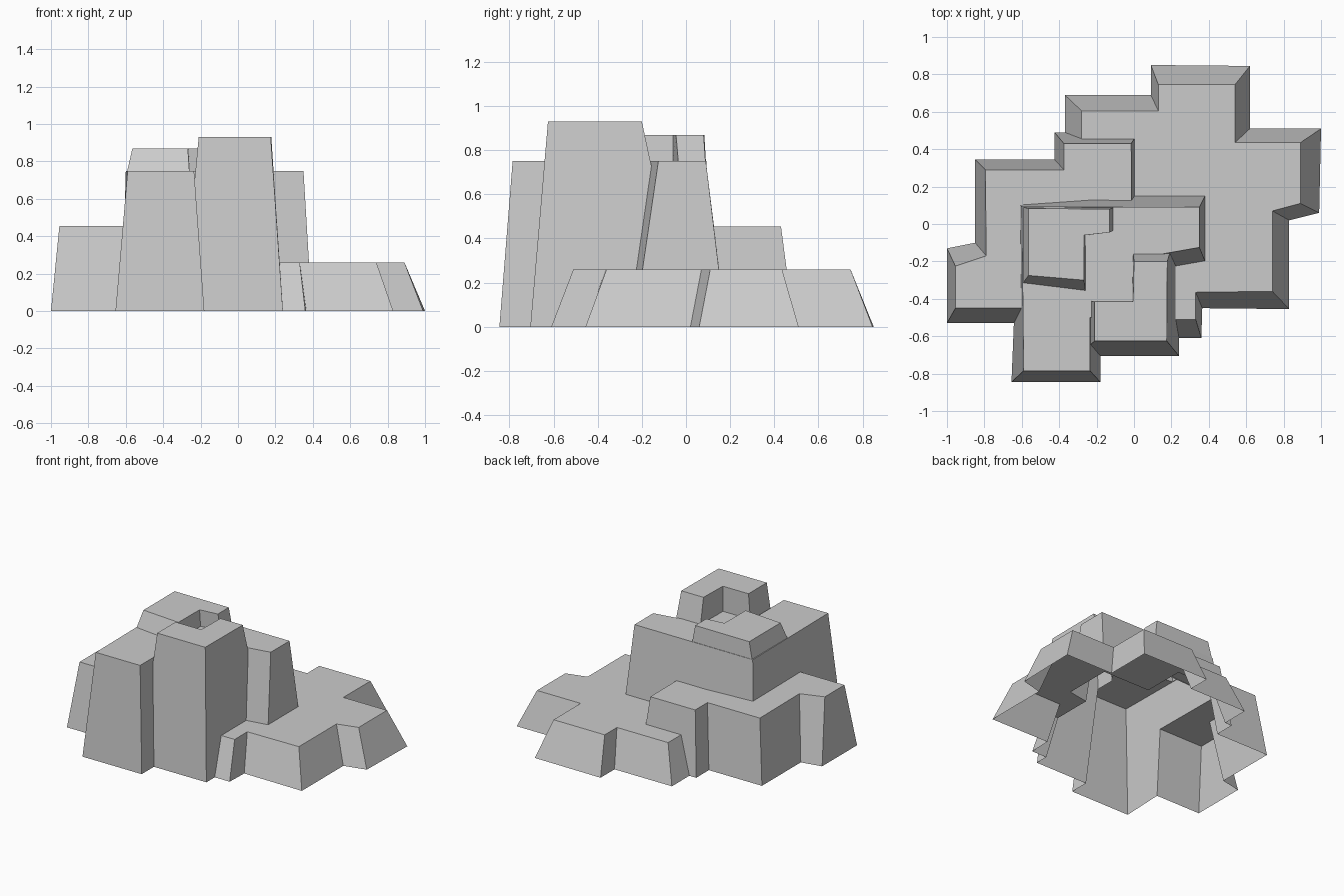
import bpy, bmesh

if "Cube" in bpy.data.objects:
    bpy.data.objects.remove(bpy.data.objects["Cube"])


def block(name, z0, base, z1, top, sink):
    """Tapered block: outline 'base' at z0, outline 'top' at z1, walls continued down to z0 - sink."""
    bm = bmesh.new()
    k = sink / (z1 - z0)
    low = [bm.verts.new((b[0] - k * (t[0] - b[0]), b[1] - k * (t[1] - b[1]), z0 - sink))
           for b, t in zip(base, top)]
    high = [bm.verts.new((x, y, z1)) for x, y in top]
    n = len(low)
    for i in range(n):
        j = (i + 1) % n
        bm.faces.new((low[i], low[j], high[j], high[i]))
    bm.faces.new(high)
    bm.faces.new(low[::-1])
    bmesh.ops.recalc_face_normals(bm, faces=bm.faces)
    me = bpy.data.meshes.new(name)
    bm.to_mesh(me)
    bm.free()
    ob = bpy.data.objects.new(name, me)
    bpy.context.collection.objects.link(ob)
    return ob


# Low terrace on the right and back
low_terrace = block(
    "rock_outcrop", 0,
    [(.1, -.61), (.36, -.61), (.365, -.45), (.83, -.455), (.83, .02), (.99, .06), (1, .51),
     (.62, .51), (.62, .845), (.09, .85), (.09, .69), (-.37, .69), (-.37, .2), (.1, -.1)],
    .26,
    [(.1, -.51), (.33, -.51), (.33, -.365), (.74, -.36), (.74, .07), (.89, .11), (.89, .435),
     (.54, .435), (.54, .745), (.13, .745), (.13, .605), (-.28, .605), (-.28, .2), (.1, -.1)],
    .05)

# Second terrace on the left
left_terrace = block(
    "left_terrace", 0,
    [(-1, -.53), (-.4, -.53), (-.1, 0), (.025, 0), (.025, .49), (-.425, .49),
     (-.425, .345), (-.85, .345), (-.85, -.1), (-1, -.13)],
    .455,
    [(-.955, -.45), (-.4, -.45), (-.1, 0), (-.012, 0), (-.015, .43), (-.375, .43),
     (-.375, .29), (-.795, .29), (-.79, -.17), (-.955, -.225)],
    .06)

# Main cliff
main_cliff = block(
    "main_cliff", 0,
    [(-.655, -.845), (-.18, -.845), (-.18, -.5), (.1, -.5), (.1, -.287), (.395, -.235),
     (.395, .18), (-.62, .115)],
    .75,
    [(-.59, -.785), (-.235, -.785), (-.235, -.5), (.1, -.5), (.1, -.169), (.35, -.125),
     (.35, .09), (-.6, .093)],
    .07)

# L-shaped front tower
front_tower = block(
    "front_tower", 0,
    [(-.3, -.705), (.24, -.705), (.24, 0), (-.02, 0), (-.02, -.4), (-.3, -.4)],
    .93,
    [(-.21, -.625), (.175, -.625), (.178, -.2), (0, -.2), (-.005, -.415), (-.21, -.415)],
    .08)

# L-shaped summit block
summit = block(
    "summit_block", .75,
    [(-.592, .09), (-.592, -.315), (-.26, -.355), (-.258, -.06), (-.112, -.035), (-.112, .088)],
    .868,
    [(-.565, .083), (-.565, -.275), (-.268, -.3), (-.266, -.06), (-.13, -.045), (-.13, .08)],
    .01)

# Merge everything into one skin
parts = [left_terrace, main_cliff, front_tower, summit]
for p in parts:
    m = low_terrace.modifiers.new("join_" + p.name, 'BOOLEAN')
    m.operation = 'UNION'
    m.solver = 'EXACT'
    m.object = p
dg = bpy.context.evaluated_depsgraph_get()
skin = bpy.data.meshes.new_from_object(low_terrace.evaluated_get(dg))
low_terrace.modifiers.clear()
low_terrace.data = skin
for p in parts:
    bpy.data.objects.remove(p)

# Cut open at ground level: the rock is a hollow shell
bm = bmesh.new()
bm.from_mesh(skin)
bmesh.ops.bisect_plane(bm, geom=bm.verts[:] + bm.edges[:] + bm.faces[:], dist=1e-5,
                       plane_co=(0, 0, 0), plane_no=(0, 0, 1), clear_inner=True)
for f in bm.faces:
    f.smooth = False
bm.to_mesh(skin)
bm.free()
